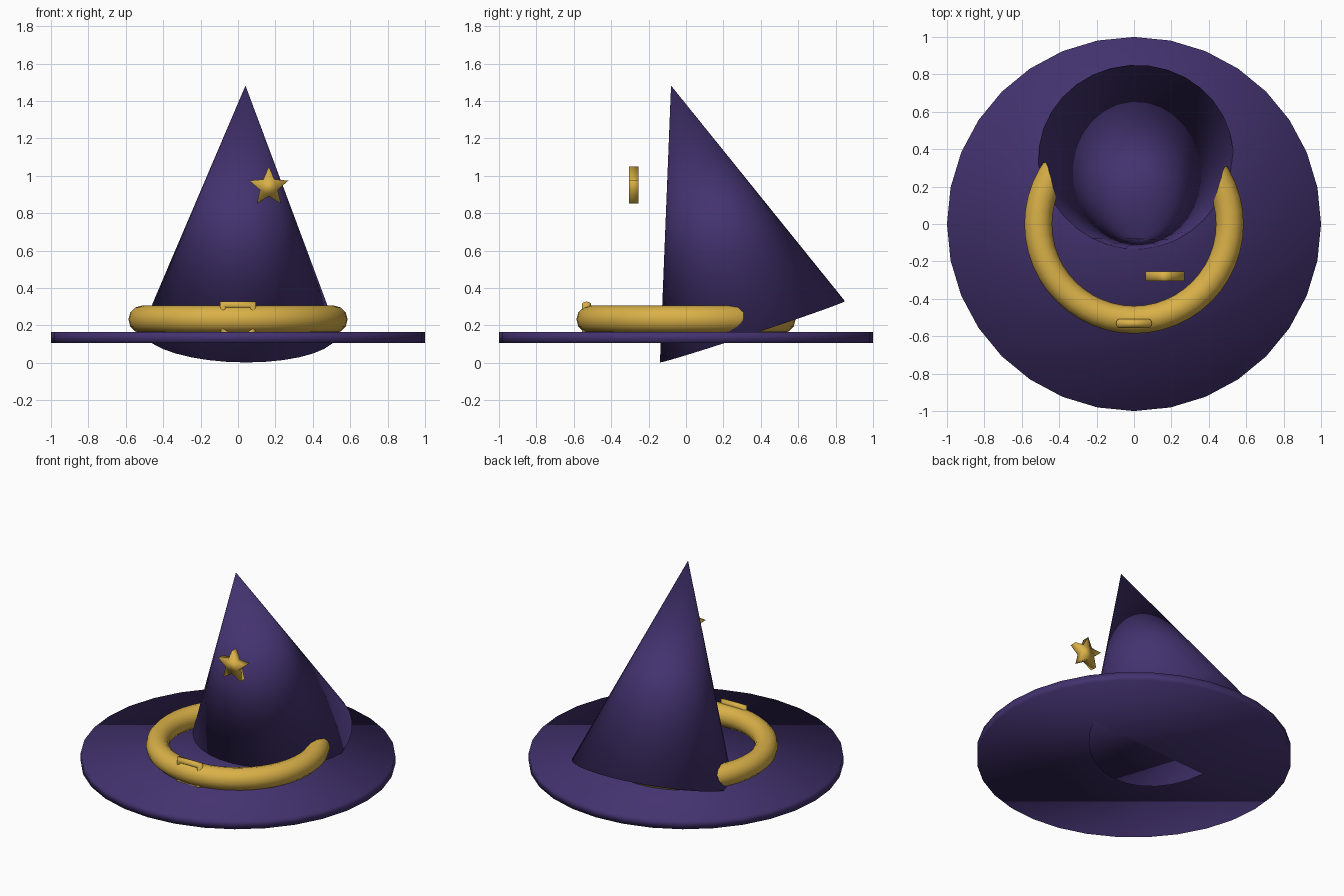
import bpy, bmesh, math
from mathutils import Vector

if "Cube" in bpy.data.objects:
    bpy.data.objects.remove(bpy.data.objects["Cube"])


def material(name, rgb):
    m = bpy.data.materials.new(name)
    m.diffuse_color = (*rgb, 1)
    m.use_nodes = True
    m.node_tree.nodes["Principled BSDF"].inputs["Base Color"].default_value = m.diffuse_color
    return m


purple = material("deep_purple", (0.056, 0.032, 0.158))
gold = material("gold", (0.70, 0.44, 0.065))


def finish(name, mat):
    ob = bpy.context.object
    ob.name = name
    ob.data.materials.append(mat)
    for p in ob.data.polygons:
        p.use_smooth = True
    return ob


# wide flat brim
bpy.ops.mesh.primitive_cylinder_add(vertices=32, radius=1, depth=0.06,
                                    location=(0, 0, 0.135))
finish("brim", purple)

# leaning pointed crown, running from its base centre to its tip
base, tip = Vector((0.01, 0.355, 0.166)), Vector((0.04, -0.08, 1.482))
axis = tip - base
bpy.ops.mesh.primitive_cone_add(vertices=32, radius1=0.522, radius2=0,
                                depth=axis.length, location=(base + tip) / 2)
crown = finish("crown", purple)
crown.rotation_euler = axis.to_track_quat('Z', 'Y').to_euler()

# round hat band
bpy.ops.mesh.primitive_torus_add(major_segments=48, minor_segments=12,
                                 major_radius=0.512, minor_radius=0.074,
                                 location=(0, 0, 0.232))
finish("hat_band", gold)

# square buckle standing in the band
bpy.ops.mesh.primitive_torus_add(major_segments=4, minor_segments=12,
                                 major_radius=0.11, minor_radius=0.025)
buckle = finish("buckle", gold)
for v in buckle.data.vertices:
    x, y, z = v.co
    c = math.sqrt(0.5)
    v.co = (c * (x - y), z, c * (x + y))
buckle.data.flip_normals()
buckle.location = (0, -0.532, 0.232)

# five-pointed star floating in front of the crown
bm = bmesh.new()
ring = []
for i in range(10):
    r = 0.11 if i % 2 == 0 else 0.05
    a = math.pi / 2 + i * math.pi / 5
    ring.append(bm.verts.new((r * math.cos(a), -0.025, r * math.sin(a))))
face = bm.faces.new(ring)
out = bmesh.ops.extrude_face_region(bm, geom=[face], use_keep_orig=True)
bmesh.ops.translate(bm, vec=(0, 0.05, 0),
                    verts=[g for g in out["geom"] if isinstance(g, bmesh.types.BMVert)])
bmesh.ops.recalc_face_normals(bm, faces=bm.faces)
mesh = bpy.data.meshes.new("star")
bm.to_mesh(mesh)
bm.free()
star = bpy.data.objects.new("star", mesh)
bpy.context.collection.objects.link(star)
bpy.context.view_layer.objects.active = star
finish("star", gold).location = (0.165, -0.28, 0.94)
